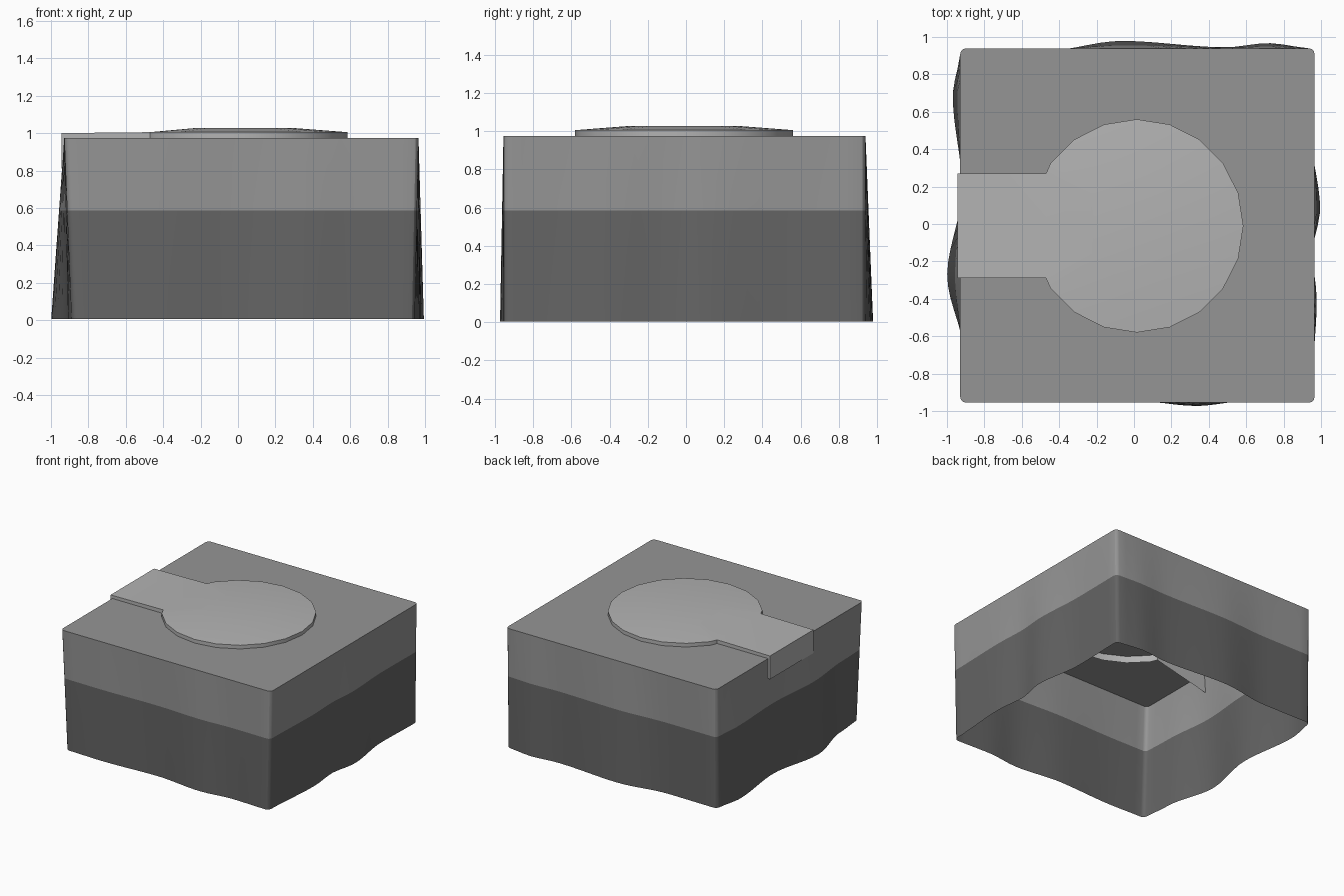
import bpy, bmesh, math
from mathutils import Vector

if "Cube" in bpy.data.objects:
    bpy.data.objects.remove(bpy.data.objects["Cube"])

CENTRE, HALF, R = Vector((0.018, -0.008)), 0.947, 0.03


def grey(name, v):
    m = bpy.data.materials.new(name)
    m.diffuse_color = (v, v, v, 1)
    m.use_nodes = True
    m.node_tree.nodes["Principled BSDF"].inputs["Base Color"].default_value = m.diffuse_color
    return m


def finish(bm, name, mats, recalc=True):
    if recalc:
        bmesh.ops.recalc_face_normals(bm, faces=bm.faces)
    me = bpy.data.meshes.new(name)
    bm.to_mesh(me)
    bm.free()
    for m in mats:
        me.materials.append(m)
    ob = bpy.data.objects.new(name, me)
    bpy.context.collection.objects.link(ob)
    bpy.context.view_layer.objects.active = ob
    ob.select_set(True)
    bpy.ops.object.shade_smooth_by_angle(angle=math.radians(30))
    ob.select_set(False)


def fold(points, s):
    """Smoothly interpolated outward offset of the hem at position s."""
    for (s0, o0), (s1, o1) in zip(points, points[1:]):
        if s <= s1:
            t = max(0, (s - s0) / (s1 - s0))
            return o0 + (o1 - o0) * t * t * (3 - 2 * t)
    return points[-1][1]


# Hem folds per side, counter-clockwise: front, right, back, left
folds = [
    [(-.95, -.01), (-.6, .0), (-.1, -.02), (.32, .018), (.6, -.01), (.95, .0)],
    [(-.95, -.02), (-.4, .012), (-.15, -.01), (.09, .03), (.5, -.02), (.95, -.01)],
    [(-.95, .0), (-.71, .028), (-.48, .006), (.08, .04), (.5, -.015), (.95, -.01)],
    [(-.95, .0), (-.7, .04), (-.2, -.01), (.27, .07), (.7, -.02), (.95, -.04)],
]

# Walk the rounded square; each entry is top point and hem displacement
outline = []
N = 28
for k in range(4):
    nrm = Vector((math.sin(k * math.pi / 2), -math.cos(k * math.pi / 2)))
    tan = Vector((-nrm.y, nrm.x))
    start, end = -folds[k - 1][-1][1], folds[(k + 1) % 4][0][1]
    for i in range(N + 1):
        u = i / N
        s = (2 * u - 1) * (HALF - R)
        outline.append((CENTRE + nrm * HALF + tan * s,
                        nrm * fold(folds[k], s) + tan * (start + (end - start) * u)))
    # corner arc
    for a in (30, 60):
        a = math.radians(a)
        p = CENTRE + (nrm + tan) * (HALF - R) + (nrm * math.cos(a) + tan * math.sin(a)) * R
        outline.append((p, nrm * folds[k][-1][1] + tan * end))

# Cloth cover: flat top, light upper band, dark lower band, open below
bm = bmesh.new()
rows = []
for z in (0.975, 0.585, 0.005):
    f = 1 - z / 0.975
    rows.append([bm.verts.new((*(p + d * f), z)) for p, d in outline])
bm.faces.new(rows[0])
n = len(outline)
for b in range(2):
    for i in range(n):
        j = (i + 1) % n
        fc = bm.faces.new((rows[b][i], rows[b + 1][i], rows[b + 1][j], rows[b][j]))
        fc.material_index = b
finish(bm, "cloth_cover", [grey("mid_grey", .3), grey("dark_grey", .13)])

# Raised round patch with a strip running over the left edge
bm = bmesh.new()
cx, cy, rad = 0.015, -0.01, 0.57
rim = [(cx + rad * math.cos(math.radians(a)), cy + rad * math.sin(math.radians(a)))
       for a in range(-144, 145, 18)]
rim = [(-0.47, -0.29)] + rim + [(-0.47, 0.27)]
outer = [bm.verts.new((x, y, 1.005)) for x, y in rim]
inner = [bm.verts.new((cx + (x - cx) * .5, cy + (y - cy) * .5, 1.027)) for x, y in rim]
low = [bm.verts.new((x, y, 0.92)) for x, y in rim]
m = len(rim)
bm.faces.new(inner)
for i in range(m):
    j = (i + 1) % m
    bm.faces.new((outer[i], outer[j], inner[j], inner[i]))
    if j:
        bm.faces.new((low[i], low[j], outer[j], outer[i]))
# strip with side walls and a deeper end wall
top = [bm.verts.new((-0.945, y, 1.0)) for y in (-0.29, 0.27)]
bot = [bm.verts.new((-0.945, y, 0.81)) for y in (-0.29, 0.27)]
bm.faces.new((outer[0], outer[-1], top[1], top[0]))
bm.faces.new((outer[0], top[0], bot[0], low[0]))
bm.faces.new((outer[-1], low[-1], bot[1], top[1]))
bm.faces.new((top[0], top[1], bot[1], bot[0]))
finish(bm, "round_patch_with_strip", [grey("light_grey", .45)])
